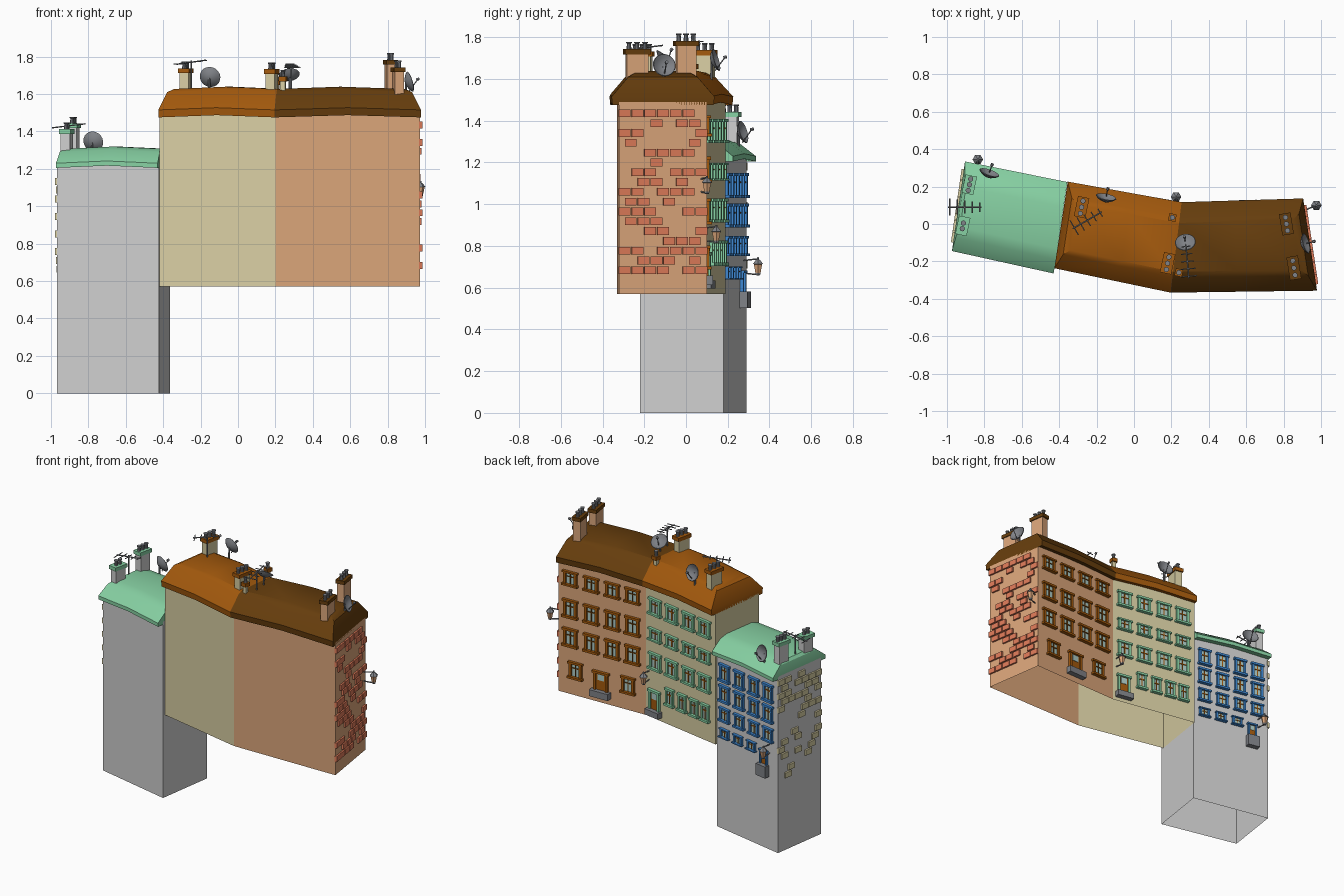
import bpy, bmesh, math, random
from mathutils import Matrix, Vector

if "Cube" in bpy.data.objects:
    bpy.data.objects.remove(bpy.data.objects["Cube"])

random.seed(4)
V = Vector


def lin(c):
    return tuple(((v + 0.055) / 1.055) ** 2.4 if v > 0.04 else v / 12.92 for v in c) + (1,)


COLORS = {
    "grey_plaster": (0.81, 0.81, 0.81), "cream_plaster": (0.85, 0.81, 0.64),
    "tan_plaster": (0.86, 0.65, 0.48), "mint_green": (0.53, 0.82, 0.64),
    "burnt_orange": (0.64, 0.35, 0.05), "dark_brown": (0.40, 0.24, 0.05),
    "brick_red": (0.87, 0.48, 0.35), "window_blue": (0.24, 0.53, 0.82),
    "metal_grey": (0.50, 0.51, 0.53), "pale_glass": (0.68, 0.80, 0.78)}
MATS = {}
for name, col in COLORS.items():
    MATS[name] = bpy.data.materials.new(name)
    MATS[name].diffuse_color = lin(col)
NAMES = list(COLORS)
GREY, CREAM, TAN, MINT, ORANGE, BROWN, BRICK, BLUE, METAL, GLASS = range(10)


class Part:
    """Collects boxes, lathes and strips into one named object."""
    def __init__(self, name):
        self.name, self.bm = name, bmesh.new()

    def box(self, frame, centre, size, mat):
        m = frame @ Matrix.Translation(centre) @ Matrix.Diagonal((*size, 1))
        for v in bmesh.ops.create_cube(self.bm, size=1, matrix=m)["verts"]:
            for f in v.link_faces:
                f.material_index = mat

    def face(self, verts, mat):
        self.bm.faces.new(verts).material_index = mat

    def lathe(self, frame, profile, mat, n=12):
        rings = [[self.bm.verts.new(frame @ V((r * math.cos(i * math.tau / n),
                 r * math.sin(i * math.tau / n), h))) for i in range(n)] for r, h in profile]
        for a, b in zip(rings, rings[1:]):
            for i in range(n):
                self.face((a[i], a[(i + 1) % n], b[(i + 1) % n], b[i]), mat)

    def rod(self, a, b, r, mat=METAL):
        a, b = V(a), V(b)
        m = Matrix.Translation(a) @ (b - a).to_track_quat('Z', 'Y').to_matrix().to_4x4()
        L = (b - a).length
        self.lathe(m, [(0, 0), (r, 0), (r, L), (0, L)], mat, 6)

    def done(self):
        bmesh.ops.remove_doubles(self.bm, verts=self.bm.verts, dist=1e-5)
        me = bpy.data.meshes.new(self.name)
        for n in NAMES:
            me.materials.append(MATS[n])
        self.bm.to_mesh(me)
        self.bm.free()
        me.shade_smooth()
        me.set_sharp_from_angle(angle=math.radians(30))
        bpy.context.collection.objects.link(bpy.data.objects.new(self.name, me))


def wall_frame(p0, p1):
    """Local x along the wall, y outward, z up; also the wall length."""
    d = V(p1) - V(p0)
    u = d.normalized()
    m = Matrix(((u.x, u.y, 0, p0[0]), (u.y, -u.x, 0, p0[1]), (0, 0, 1, 0), (0, 0, 0, 1)))
    return m, d.length


def walls(name, pts, z0, z1, mat):
    p = Part(name)
    for a, b in zip(pts, pts[1:]):
        p.face([p.bm.verts.new((*q, z)) for q, z in ((a, z0), (b, z0), (b, z1), (a, z1))], mat)
    p.done()


def roof(name, bl, br, fr, fl, rings, mat):
    """Mansard roof; rings = (overhang, left inset, right inset, z)."""
    p = Part(name)
    bl, br, fr, fl = map(V, (bl, br, fr, fl))
    vl, vr = (bl - fl).normalized(), (br - fr).normalized()
    eb, ef = (br - bl).normalized(), (fr - fl).normalized()
    loops = []
    for o, il, ir, z in rings:
        c = [bl + vl * o + eb * il, br + vr * o - eb * ir, fr - vr * o - ef * ir, fl - vl * o + ef * il]
        pts = [(c[0], 0), ((c[0] + c[1]) / 2, .012), (c[1], 0), (c[2], 0), ((c[2] + c[3]) / 2, .012), (c[3], 0)]
        loops.append([p.bm.verts.new((q.x, q.y, z + dz)) for q, dz in pts])
    for a, b in zip(loops, loops[1:]):
        for i in range(6):
            p.face((a[(i + 1) % 6], a[i], b[i], b[(i + 1) % 6]), mat)
    t = loops[-1]
    p.face((t[0], t[5], t[4], t[1]), mat)
    p.face((t[1], t[4], t[3], t[2]), mat)
    p.done()


# House plans (back left, back right, front right, front left)
A = [(-.91, .29), (-.363, .18), (-.423, -.22), (-.967, -.10)]
B = [(-.36, .19), (.25, .08), (.20, -.33), (-.42, -.20)]
C = [(.25, .08), (.91, .10), (.973, -.32), (.20, -.33)]
walls("grey_house_walls", [A[0], A[3], A[2], A[1], A[0]], 0, 1.225, GREY)
walls("cream_house_walls", [B[1], B[0], B[3], B[2]], .57, 1.49, CREAM)
walls("tan_house_walls", [C[3], C[2], C[1], C[0]], .57, 1.49, TAN)
roof("mint_roof", *A, [(-.02, 0, 0, 1.215), (.045, 0, 0, 1.205), (.045, 0, 0, 1.23),
     (-.03, .01, 0, 1.29), (-.09, .025, 0, 1.307)], MINT)
for nm, P, l, r, mat in (("orange_roof", B, 1, 0, ORANGE), ("brown_roof", C, 0, 1, BROWN)):
    roof(nm, *P, [(-.02, 0, 0, 1.485), (.033, 0, 0, 1.475), (.037, 0, 0, 1.515),
         (-.045, .035 * l, .035 * r, 1.61), (-.075, .07 * l, .07 * r, 1.627)], mat)


def window(p, f, x, z, w, h, mat, bars):
    p.box(f, (x, .002, z), (w, .006, h), GLASS)
    for s in (-1, 1):
        p.box(f, (x + s * w * .42, .006, z), (w * .2, .018, h), mat)
    p.box(f, (x, .008, z + h * .46), (w * 1.2, .024, h * .13), mat)
    p.box(f, (x, .010, z - h * .46), (w * 1.25, .030, h * .13), mat)
    p.box(f, (x, .005, z), (w * .07, .009, h), bars)
    p.box(f, (x, .005, z + h * .13), (w * .7, .009, h * .06), bars)


def door(p, f, x, z, w, h, mat, step):
    p.box(f, (x, .003, z), (w, .008, h), ORANGE)
    p.box(f, (x, .005, z + h * .22), (w * .5, .010, h * .35), GLASS)
    for s in (-1, 1):
        p.box(f, (x + s * w * .45, .007, z), (w * .18, .02, h), mat)
    p.box(f, (x, .009, z + h * .48), (w * 1.25, .026, h * .12), mat)
    p.box(f, (x, .015, z - h / 2 - step / 2), (w * 1.4, .045, step), METAL)


# Back facades: rows of (z, height), column fractions, ground row, door
cols = (.14, .38, .62, .85)
FACADES = [
    ("grey_house", A, cols, [(1.09, .115), (.945, .11), (.80, .09)], (.67, .06, .07, (.14, .36, .58)),
     (.78, .63, .06, .095, .08), .078, BLUE, ORANGE),
    ("cream_house", B, cols, [(1.35, .11), (1.155, .08), (.97, .11)], (.765, .115, .065, (.35, .53, .70, .86)),
     (.13, .70, .085, .13, .04), .092, MINT, ORANGE),
    ("tan_house", C, cols, [(1.375, .095), (1.165, .12), (.965, .12)], (.745, .11, .09, (.20, .80)),
     (.49, .72, .10, .125, .045), .095, ORANGE, BROWN)]
for nm, P, cs, rows, ground, dr, w, mat, bars in FACADES:
    f, L = wall_frame(P[1], P[0])
    p = Part(nm + "_windows")
    for z, h in rows:
        for c in cs:
            window(p, f, c * L, z, w, h, mat, bars)
    for c in ground[3]:
        window(p, f, c * L, ground[0], ground[2], ground[1], mat, bars)
    p.done()
    p = Part(nm + "_door")
    door(p, f, dr[0] * L, *dr[1:4], mat, dr[4])
    p.done()


# Exposed bricks on the two gable ends
def bricks(name, p0, p1, low0, low1, top, mat):
    p = Part(name)
    f, L = wall_frame(p0, p1)
    row, z = 0, top
    while z > min(low0, low1):
        x = .025 + .03 * (row % 2)
        while x < L - .01:
            if z > low0 + (low1 - low0) * x / L and random.random() < .52:
                p.box(f, (x, .003, z), (.056, .018, .037), mat)
            x += .062
        row, z = row + 1, z - .047
    p.done()


bricks("tan_house_bricks", C[2], C[1], .68, .68, 1.435, BRICK)
bricks("grey_house_bricks", A[0], A[3], .44, .66, 1.18, CREAM)

# Chimneys: x, y, length, cap height, pots, body, cap
CHIMNEYS = [(-.88, .21, .10, 1.43, 3, GREY, MINT), (-.915, -.01, .10, 1.40, 2, GREY, MINT),
            (-.28, .09, .11, 1.725, 3, CREAM, ORANGE), (.18, -.21, .11, 1.72, 3, CREAM, ORANGE),
            (.205, .035, .04, 1.66, 1, CREAM, ORANGE), (.24, -.26, .04, 1.68, 1, CREAM, ORANGE),
            (.815, 0, .115, 1.77, 3, TAN, BROWN), (.855, -.235, .125, 1.73, 3, TAN, BROWN)]
for i, (x, y, L, z, n, body, cap) in enumerate(CHIMNEYS):
    p = Part("chimney_%d" % (i + 1))
    f = Matrix.Translation((x, y, 0)) @ Matrix.Rotation(math.radians(-12 if x < .5 else 9), 4, 'Z')
    w = min(.062, L)
    p.box(f, (0, 0, z - .09), (w - .012, L - .02, .18), body)
    p.box(f, (0, 0, z), (w, L, .025), cap)
    for k in range(n):
        m = f @ Matrix.Translation((0, (k - (n - 1) / 2) * L * .31, z + .01))
        p.lathe(m, [(.012, 0), (.010, .03), (.014, .032), (.014, .038), (0, .038)], METAL, 10)
    p.done()

# Satellite dishes: position and facing direction
DISHES = [((-.775, .27, 1.345), (.35, 1, .3)), ((-.15, .14, 1.69), (.2, 1, .3)),
          ((.275, -.10, 1.70), (-.1, .6, .8)), ((.915, -.105, 1.665), (1, .25, .3))]
for i, (c, d) in enumerate(DISHES):
    p = Part("satellite_dish_%d" % (i + 1))
    c, d = V(c), V(d).normalized()
    m = Matrix.Translation(c) @ d.to_track_quat('Z', 'Y').to_matrix().to_4x4()
    p.lathe(m, [(0, -.022), (.02, -.019), (.04, -.009), (.056, .004), (.053, .007),
                (.038, -.004), (.02, -.013), (0, -.016)], METAL, 20)
    p.rod(c - d * .018, c - d * .02 - V((0, 0, .09)), .006)
    p.rod(c - V((0, 0, .05)), c + d * .05, .003)
    p.rod(c + d * .043, c + d * .058, .008)
    p.done()

# Aerials: mast foot, height, boom angle
AERIALS = [((-.905, .09, 1.28), 1.43, 0), ((-.25, .02, 1.60), 1.77, 30), ((.285, -.20, 1.60), 1.75, 95)]
for i, (b, top, ang) in enumerate(AERIALS):
    p = Part("aerial_%d" % (i + 1))
    a = math.radians(ang)
    u, n = V((math.cos(a), math.sin(a), .12)), V((-math.sin(a), math.cos(a), 0))
    t = V((b[0], b[1], top))
    p.rod(b, t + V((0, 0, .01)), .005)
    p.rod(t - u * .09, t + u * .09, .004)
    for k in range(5):
        q = t + u * (-.08 + .04 * k)
        p.rod(q - n * (.045 - .005 * k), q + n * (.045 - .005 * k), .003)
    p.done()

# Wall lanterns: position and bracket direction back to the wall
LAMPS = [((.975, .10, 1.09), (-.07, -.03)), ((.225, .145, .855), (0, -.06)), ((-.835, .345, .70), (0, -.07))]
for i, (c, b) in enumerate(LAMPS):
    p = Part("wall_lantern_%d" % (i + 1))
    m = Matrix.Translation(c)
    p.lathe(m, [(0, -.042), (.012, -.04), (.014, -.03)], METAL, 6)
    p.lathe(m, [(.014, -.03), (.023, .012)], TAN, 6)
    p.lathe(m, [(.023, .012), (.028, .014), (.012, .032), (.006, .036), (.006, .045), (0, .046)], METAL, 6)
    p.rod(V(c) + V((0, 0, .038)), V(c) + V((*b, .03)), .004)
    p.rod(V(c) - V((0, 0, .038)), V(c) + V((*b, -.03)), .004)
    p.done()

for m in bpy.data.materials:
    if m.users and not m.is_grease_pencil:
        m.use_nodes = True
        m.node_tree.nodes["Principled BSDF"].inputs["Base Color"].default_value = m.diffuse_color
